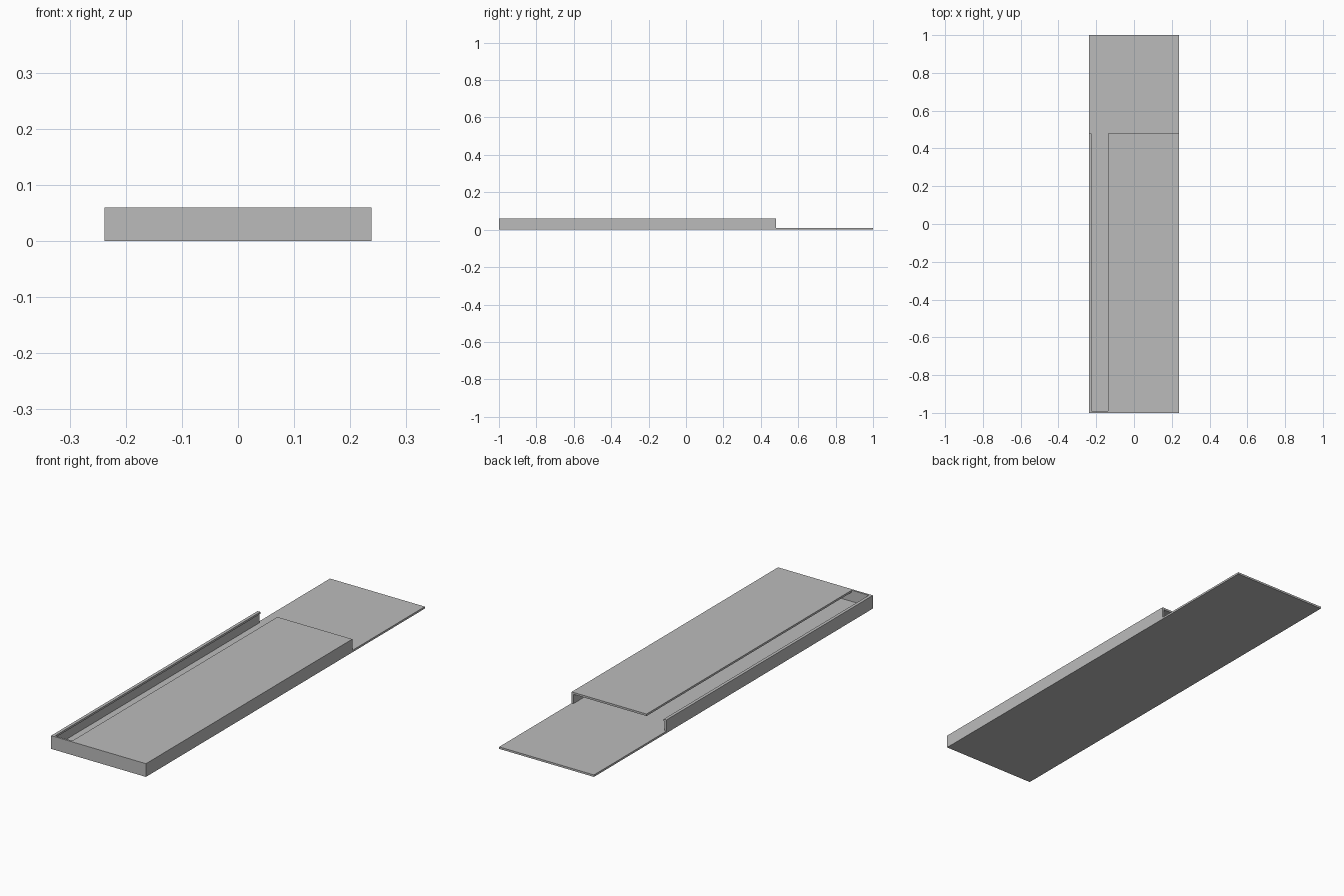
import bpy
import bmesh

cube = bpy.data.objects.get("Cube")
if cube:
    bpy.data.objects.remove(cube, do_unlink=True)

# Overall dimensions
W = 0.238          # half width
H = 0.06           # housing height
T = 0.009          # sheet thickness
LIP = 0.014        # width of the rail's top lip
SLOT = -0.138      # edge of the cover beside the slot
FRONT, MOUTH, BACK = -1.0, 0.48, 1.0

grey = bpy.data.materials.new("plain grey")
grey.use_nodes = True
colour = (0.5, 0.5, 0.5, 1)
grey.diffuse_color = colour
grey.node_tree.nodes["Principled BSDF"].inputs["Base Color"].default_value = colour


def extrude_section(name, section, y0, y1):
    """Sweep an (x, z) outline along y to make a closed solid."""
    bm = bmesh.new()
    face = bm.faces.new([bm.verts.new((x, y0, z)) for x, z in section])
    swept = bmesh.ops.extrude_face_region(bm, geom=[face], use_keep_orig=True)
    moved = [v for v in swept["geom"] if isinstance(v, bmesh.types.BMVert)]
    bmesh.ops.translate(bm, verts=moved, vec=(0, y1 - y0, 0))
    bmesh.ops.recalc_face_normals(bm, faces=bm.faces)
    mesh = bpy.data.meshes.new(name)
    bm.to_mesh(mesh)
    bm.free()
    mesh.materials.append(grey)
    obj = bpy.data.objects.new(name, mesh)
    bpy.context.collection.objects.link(obj)
    return obj


def rectangle(x0, x1, z0, z1):
    return [(x0, z0), (x1, z0), (x1, z1), (x0, z1)]


# Hollow housing: floor, side wall, cover, open slot and lipped rail
housing = rectangle(-W, W, 0, H)[:3] + [
    (SLOT, H), (SLOT, H - T), (W - T, H - T), (W - T, T),
    (-W + T, T), (-W + T, H - T), (-W + LIP, H - T), (-W + LIP, H), (-W, H),
]
extrude_section("housing", housing, FRONT + T, MOUTH)

# Closed front end
extrude_section("front_wall", rectangle(-W, W, 0, H), FRONT, FRONT + T)

# Floor plate running out past the open mouth
extrude_section("rear_plate", rectangle(-W, W, 0, T), MOUTH, BACK)
